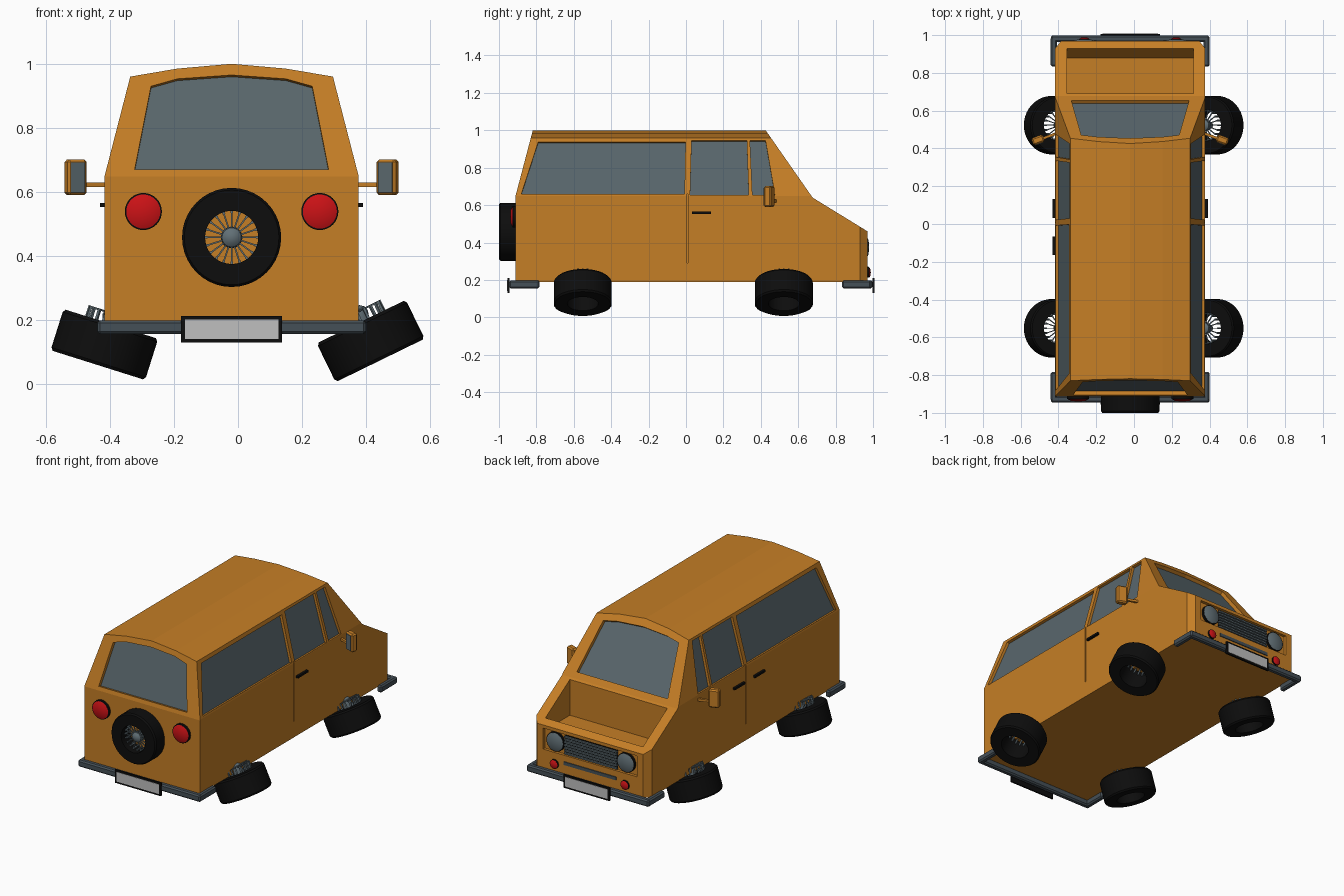
import bpy, bmesh, math
from mathutils import Vector, Matrix

if "Cube" in bpy.data.objects:
    bpy.data.objects.remove(bpy.data.objects["Cube"])

def material(name, r, g, b):
    m = bpy.data.materials.new(name)
    m.diffuse_color = (r, g, b, 1)
    m.use_nodes = True
    m.node_tree.nodes["Principled BSDF"].inputs["Base Color"].default_value = m.diffuse_color
    return m

ORANGE = material("orange paint", 0.56, 0.21, 0.019)
GLASS = material("grey glass", 0.10, 0.135, 0.15)
BLACK = material("black rubber", 0.004, 0.004, 0.004)
STEEL = material("dark steel", 0.06, 0.08, 0.095)
CHROME = material("light steel", 0.12, 0.16, 0.18)
RED = material("red lens", 0.60, 0.006, 0.008)
PLATE = material("plate grey", 0.52, 0.52, 0.52)

def finish(name, bm, *mats, smooth=False):
    bmesh.ops.recalc_face_normals(bm, faces=bm.faces)
    me = bpy.data.meshes.new(name)
    bm.to_mesh(me)
    bm.free()
    ob = bpy.data.objects.new(name, me)
    bpy.context.collection.objects.link(ob)
    for m in mats:
        me.materials.append(m)
    bpy.ops.object.select_all(action='DESELECT')
    ob.select_set(True)
    bpy.context.view_layer.objects.active = ob
    if smooth:
        bpy.ops.object.shade_smooth_by_angle(angle=math.radians(35))
    return ob

def add_box(bm, c, s, rot=Matrix()):
    m = rot @ Matrix.Translation(c) @ Matrix.Diagonal((*s, 1))
    return bmesh.ops.create_cube(bm, size=1, matrix=m)

def box(name, c, s, mat, bevel=0, rz=0):
    bm = bmesh.new()
    add_box(bm, (0, 0, 0), s)
    if bevel:
        bmesh.ops.bevel(bm, geom=bm.edges[:], offset=bevel, segments=1, affect='EDGES')
    bm.transform(Matrix.Translation(c) @ Matrix.Rotation(rz, 4, 'Z'))
    return finish(name, bm, mat)

def prism(a, b):
    """Solid between two matching point loops; the second cap gets slot 1."""
    bm = bmesh.new()
    va, vb = [bm.verts.new(p) for p in a], [bm.verts.new(p) for p in b]
    bm.faces.new(va)
    bm.faces.new(vb).material_index = 1
    for i in range(len(a)):
        j = (i + 1) % len(a)
        bm.faces.new((va[i], va[j], vb[j], vb[i]))
    return bm

def lathe(name, profile, mat, matrix, n=32):
    """Closed (radius, height) profile turned round z."""
    bm = bmesh.new()
    rings = [[bm.verts.new((r * math.cos(t), r * math.sin(t), h)) for r, h in profile]
             for t in (2 * math.pi * i / n for i in range(n))]
    k = len(profile)
    for i in range(n):
        p, q = rings[i], rings[(i + 1) % n]
        for j in range(k):
            bm.faces.new((p[j], q[j], q[(j + 1) % k], p[(j + 1) % k]))
    bmesh.ops.remove_doubles(bm, verts=bm.verts, dist=1e-5)
    bmesh.ops.dissolve_degenerate(bm, edges=bm.edges, dist=1e-5)
    bm.transform(matrix)
    return finish(name, bm, mat, smooth=True)

# ---- body: side profile extruded, then sliced to taper sides, roof and nose
side = [(-0.912, 0.19), (0.97, 0.19), (0.97, 0.46), (0.677, 0.64), (0.426, 1.0),
        (-0.819, 1.0), (-0.912, 0.647)]
bm = prism([(-0.397, y, z) for y, z in side], [(0.397, y, z) for y, z in side])
for f in bm.faces:
    f.material_index = 0
bmesh.ops.recalc_face_normals(bm, faces=bm.faces)
for s in (-1, 1):
    for co, no in (((0.397, 0, 0.65), (0.31, 0, 0.08)), ((0.317, 0, 0.96), (0.025, 0, 0.147)),
                   ((0.17, 0, 0.985), (0.015, 0, 0.17)), ((0.397, 0.93, 0), (0.04, 0.032, 0))):
        res = bmesh.ops.bisect_plane(bm, geom=bm.verts[:] + bm.edges[:] + bm.faces[:], dist=1e-5,
                                     plane_co=(s * co[0], co[1], co[2]),
                                     plane_no=(s * no[0], no[1], no[2]), clear_outer=True)
        bmesh.ops.holes_fill(bm, edges=[e for e in bm.edges if e.is_boundary], sides=0)
body = finish("van_body", bm, ORANGE, GLASS)

def cut(bm, glass=True):
    if not glass:
        for f in bm.faces:
            f.material_index = 0
    tool = finish("cutter", bm, ORANGE, GLASS)
    tool.hide_render = True
    mod = body.modifiers.new("cut", 'BOOLEAN')
    mod.operation, mod.solver, mod.object = 'DIFFERENCE', 'EXACT', tool
    bpy.context.view_layer.objects.active = body
    bpy.ops.object.modifier_apply(modifier=mod.name)
    bpy.data.objects.remove(tool)

def recess(pts, normal, depth, glass=True):
    n = Vector(normal).normalized()
    cut(prism([Vector(p) + n * 0.04 for p in pts], [Vector(p) - n * depth for p in pts]), glass)

# ---- windows, recessed into the body
half = [(0.303, 0.67), (0.252, 0.93), (0.17, 0.953)]
outline = half + [(0, 0.965)] + [(-x, z) for x, z in reversed(half)]
recess([(x, -0.912 + (z - 0.647) * 0.2635, z) for x, z in outline], (0, -0.353, 0.093), 0.022)
half = [(0.312, 0.672), (0.259, 0.935), (0.17, 0.95)]
outline = half + [(0, 0.96)] + [(-x, z) for x, z in reversed(half)]
recess([(x, 0.677 - (z - 0.64) * 0.6972, z) for x, z in outline], (0, 0.36, 0.251), 0.022)
panes = [[(-0.88, 0.66), (-0.008, 0.66), (-0.003, 0.937), (-0.79, 0.937)],
         [(0.022, 0.655), (0.335, 0.655), (0.325, 0.945), (0.03, 0.945)],
         [(0.355, 0.655), (0.475, 0.655), (0.425, 0.945), (0.342, 0.945)]]
for s in (-1, 1):
    for p in panes:
        recess([(s * (0.397 - (z - 0.65) * 0.258), y, z) for y, z in p], (s * 0.31, 0, 0.08), 0.016)
    # door seam
    recess([(s * 0.397, y, z) for y, z in ((0.006, 0.29), (0.012, 0.29), (0.012, 0.66), (0.006, 0.66))],
           (s, 0, 0), 0.012, False)
# ---- open front compartment and grille recess
bay = [(0.69, 0.41), (0.88, 0.41), (0.93, 0.485), (0.93, 0.8), (0.69, 0.8)]
cut(prism([(-0.335, y, z) for y, z in bay], [(0.335, y, z) for y, z in bay]), False)
recess([(x, 0.97, z) for x, z in ((-0.323, 0.31), (0.323, 0.31), (0.323, 0.44), (-0.323, 0.44))],
       (0, 1, 0), 0.018, False)

# ---- grille
box("grille_back", (0, 0.954, 0.372), (0.36, 0.008, 0.118), BLACK)
for i in range(7):
    box("grille_slat", (0, 0.962, 0.321 + i * 0.017), (0.36, 0.014, 0.009), CHROME)
box("lower_grille_bar", (0, 0.971, 0.262), (0.36, 0.008, 0.02), STEEL)

# ---- round lamps
def lamp(name, x, y, z, r, d, lens, back):
    m = Matrix.Translation((x, y, z)) @ Matrix.Rotation(math.radians(90 if back else -90), 4, 'X')
    lathe(name + "_rim", [(0, -0.01), (r, -0.01), (r, d * 0.5), (r * 0.9, d * 0.6), (0, d * 0.6)], BLACK, m)
    lathe(name + "_lens", [(0, 0), (r * 0.92, 0), (r * 0.92, d * 0.6), (r * 0.6, d * 0.9), (0, d)], lens, m)

for s in (-1, 1):
    lamp("tail_light", s * 0.276, -0.912, 0.538, 0.058, 0.028, RED, True)
    lamp("headlight", s * 0.243, 0.953, 0.375, 0.06, 0.026, CHROME, False)
    lamp("indicator", s * 0.243, 0.97, 0.24, 0.028, 0.018, RED, False)

# ---- bumpers and number plates
for name, s, y in (("rear", -1, -0.928), ("front", 1, 0.98)):
    box(name + "_bumper", (0, y, 0.176), (0.84, 0.035, 0.042), STEEL, 0.008)
    for e in (-1, 1):
        box(name + "_bumper_end", (e * 0.404, y - s * 0.068, 0.176), (0.034, 0.155, 0.042), STEEL, 0.008)
    box(name + "_plate_frame", (0, y + s * 0.022, 0.17), (0.316, 0.01, 0.082), BLACK)
    box(name + "_plate", (0, y + s * 0.026, 0.17), (0.292, 0.006, 0.06), PLATE)

# ---- door handles
for s, y in ((1, 0.083), (-1, 0.083), (-1, -0.115)):
    box("door_handle", (s * 0.403, y, 0.558), (0.016, 0.1, 0.013), BLACK)

# ---- side mirrors
for s in (-1, 1):
    rz = s * math.radians(-20)
    box("mirror_arm", (s * 0.43, 0.465, 0.622), (0.12, 0.014, 0.014), ORANGE, 0, rz)
    box("mirror_housing", (s * 0.488, 0.445, 0.645), (0.064, 0.04, 0.112), ORANGE, 0.008, rz)
    off = Matrix.Rotation(rz, 3, 'Z') @ Vector((0, -0.02, 0))
    box("mirror_glass", Vector((s * 0.488, 0.445, 0.645)) + off, (0.046, 0.006, 0.094), GLASS, 0, rz)

# ---- wheels: open tyre, wire spokes that dish outward, domed hub
def wheel(name, matrix, lift):
    lathe(name + "_tyre", [(0.083, -0.0675), (0.148, -0.0675), (0.155, -0.058), (0.155, 0.058),
                           (0.148, 0.0675), (0.083, 0.0675)], BLACK, matrix, 40)
    bm = bmesh.new()
    for i in range(20):
        r = Matrix.Rotation(i * math.pi / 10, 4, 'Z')
        add_box(bm, (0.05, 0, lift), (0.06, 0.005, 0.006), r)
        add_box(bm, (0.08, 0, lift - 0.03), (0.008, 0.008, 0.066), r)
    bm.transform(matrix)
    finish(name + "_spokes", bm, CHROME)
    lathe(name + "_hub", [(0, lift - 0.07), (0.018, lift - 0.07), (0.034, lift - 0.01), (0.03, lift + 0.006),
                          (0.018, lift + 0.016), (0, lift + 0.02)], CHROME, matrix, 20)

for s, x, z, tilt in ((-1, -0.398, 0.122, 17.5), (1, 0.435, 0.133, -26)):
    for name, y in (("front_wheel", 0.523), ("rear_wheel", -0.552)):
        wheel(name, Matrix.Translation((x, y, z)) @ Matrix.Rotation(math.radians(tilt), 4, 'Y'), 0.1)
wheel("spare_wheel", Matrix.Translation((0, -0.9325, 0.457)) @ Matrix.Rotation(math.radians(90), 4, 'X'), 0.03)

# ---- the body sits slightly left of the overall centre
for ob in bpy.context.collection.objects:
    ob.location.x -= 0.02
